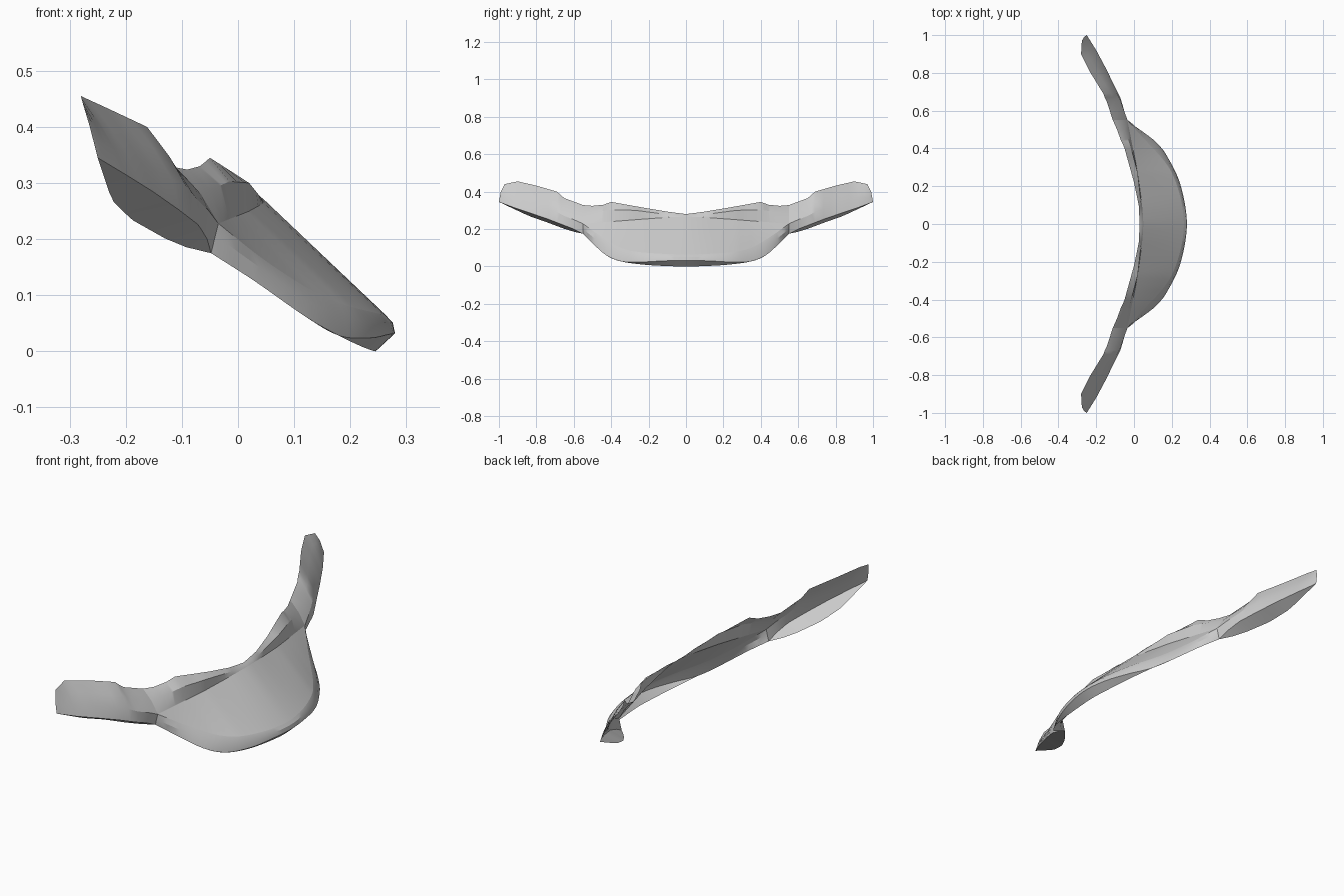
import bpy
import bmesh
from mathutils import Vector

if "Cube" in bpy.data.objects:
    bpy.data.objects.remove(bpy.data.objects["Cube"])

grey = bpy.data.materials.new("plain grey")
grey.diffuse_color = (0.6, 0.6, 0.6, 1)
grey.use_nodes = True
grey.node_tree.nodes["Principled BSDF"].inputs["Base Color"].default_value = grey.diffuse_color


def at_y(points, y):
    """Point of a control line at a given y."""
    pts = sorted(points, key=lambda p: p[1])
    for a, b in zip(pts, pts[1:]):
        if y <= b[1]:
            return Vector(a).lerp(Vector(b), (y - a[1]) / (b[1] - a[1]))
    return Vector(pts[-1])


def smooth(points, steps=4):
    """Catmull-Rom line through the points."""
    p = [Vector(q) for q in points]
    # the last point lies on the mirror plane, so continue with its reflection
    p = [2 * p[0] - p[1]] + p + [p[-2] * Vector((1, 0, 0)).x]
    p[-1] = Vector((p[-3].x, -p[-3].y, p[-3].z))
    out = []
    for i in range(1, len(p) - 2):
        a, b, c, d = p[i - 1:i + 3]
        for s in range(steps):
            t = s / steps
            out.append(0.5 * (2 * b + (c - a) * t + (2 * a - 5 * b + 4 * c - d) * t * t
                              + (3 * b - a - 3 * c + d) * t ** 3))
    out.append(p[-2])
    return out


def sheet(name, rows, out_dir):
    """Skin neighbouring rows of points and mirror across the centre plane."""
    bm = bmesh.new()
    grid = [[bm.verts.new(p) for p in row] for row in rows]
    for r, s in zip(grid, grid[1:]):
        for i in range(len(r) - 1):
            bm.faces.new((r[i], r[i + 1], s[i + 1], s[i]))
    bmesh.ops.remove_doubles(bm, verts=bm.verts, dist=0.0005)
    bmesh.ops.recalc_face_normals(bm, faces=bm.faces)
    total = sum((f.normal * f.calc_area() for f in bm.faces), Vector())
    if total.dot(Vector(out_dir)) < 0:
        bmesh.ops.reverse_faces(bm, faces=bm.faces)
    me = bpy.data.meshes.new(name)
    bm.to_mesh(me)
    bm.free()
    ob = bpy.data.objects.new(name, me)
    bpy.context.collection.objects.link(ob)
    me.materials.append(grey)
    bpy.ops.object.select_all(action='DESELECT')
    ob.select_set(True)
    bpy.context.view_layer.objects.active = ob
    bpy.ops.object.shade_smooth_by_angle(angle=0.5)
    mod = ob.modifiers.new("mirror", 'MIRROR')
    mod.use_axis = (False, True, False)
    mod.merge_threshold = 0.0005
    return ob


# control lines of one half, from the centre outwards
upper = [(.03, 0, .28), (.025, .1, .293), (0, .22, .313), (-.05, .40, .345), (-.058, .42, .338),
         (-.068, .44, .33), (-.09, .5, .324), (-.112, .55, .328), (-.145, .65, .365),
         (-.155, .67, .382), (-.162, .69, .40), (-.23, .8, .432), (-.28, .9, .455),
         (-.276, .97, .44), (-.264, .99, .40), (-.25, 1, .345)]
ridge = [(.042, 0, .274), (.04, .08, .275), (.02, .27, .30), (-.015, .40, .303), (-.066, .55, .28)]
seam = [(.05, 0, .267), (.045, .08, .264), (.02, .27, .25), (-.035, .55, .228)]
crease = [(-.048, .55, .175), (-.055, .6, .2), (-.07, .665, .225), (-.105, .735, .252),
          (-.152, .83, .285), (-.2, .92, .315), (-.25, 1, .345)]
flange = [(-.048, .55, .175), (-.11, .62, .19), (-.19, .74, .235), (-.225, .84, .27), (-.25, 1, .345)]
bulge = [(.035, .55, 0), (.022, .65, 0), (.012, .8, 0), (.008, .9, 0), (0, 1, 0)]

# inner part of the wing, above the centre panel
ys = sorted({i * .05 for i in range(11)} | {.08, .22, .27, .42, .44, .55})
sheet("inner_wing", [[at_y(line, y) for y in ys] for line in (upper, ridge, seam)], (1, 0, .3))

# outer part of the wing, rounded between the top edge and the lower crease
ys = sorted({.55, .6, .65, .67, .69, .735, .77, .8, .83, .87, .9, .92, .95, .97, .98, .99, 1})


def wing_row(f, share):
    return [at_y(upper, y).lerp(at_y(crease, y), f) + at_y(bulge, y).x * Vector((share, 0, 0)) for y in ys]


rows = [wing_row(0, 0), wing_row(.32, .75), wing_row(.655, 1), wing_row(1, 0)]
for row, line in zip(rows[1:3], (ridge, seam)):
    row[0] = Vector(line[-1])
sheet("outer_wing", rows, (1, 0, .3))

# flange folded back under the wing
sheet("under_flange", [[at_y(line, y) for y in ys] for line in (crease, flange)], (0, 0, -1))

# centre panel: shoulder line, bottom edge and underside edge, from the corner to the middle
shoulder = smooth([(-.035, .55, .228), (.04, .465, .168), (.12, .38, .115), (.17, .32, .09),
                   (.21, .25, .077), (.248, .13, .068), (.264, 0, .064)])
bottom = smooth([(-.048, .55, .175), (.03, .50, .125), (.12, .43, .062), (.18, .35, .028),
                 (.235, .24, .024), (.267, .12, .03), (.28, 0, .032)])
under = smooth([(-.048, .55, .175), (.03, .50, .125), (.12, .43, .062), (.18, .35, .028),
                (.215, .24, .011), (.235, .12, .003), (.245, 0, 0)])
top = [at_y(seam, p.y) for p in shoulder]
sheet("centre_panel", [[a.lerp(b, k / 6) for a, b in zip(top, shoulder)] for k in range(7)], (1, 0, 1))

# rolled skirt around the panel, slightly rounded
mid = [a.lerp(b, .5) + Vector((.004, .006 * a.y / .55, .003)) for a, b in zip(shoulder, bottom)]
mid[0] = shoulder[0].lerp(bottom[0], .5)
sheet("panel_skirt", [shoulder, mid, bottom], (1, 1, 0))

# lip turned under the front
sheet("front_lip", [bottom, under], (0, 0, -1))
